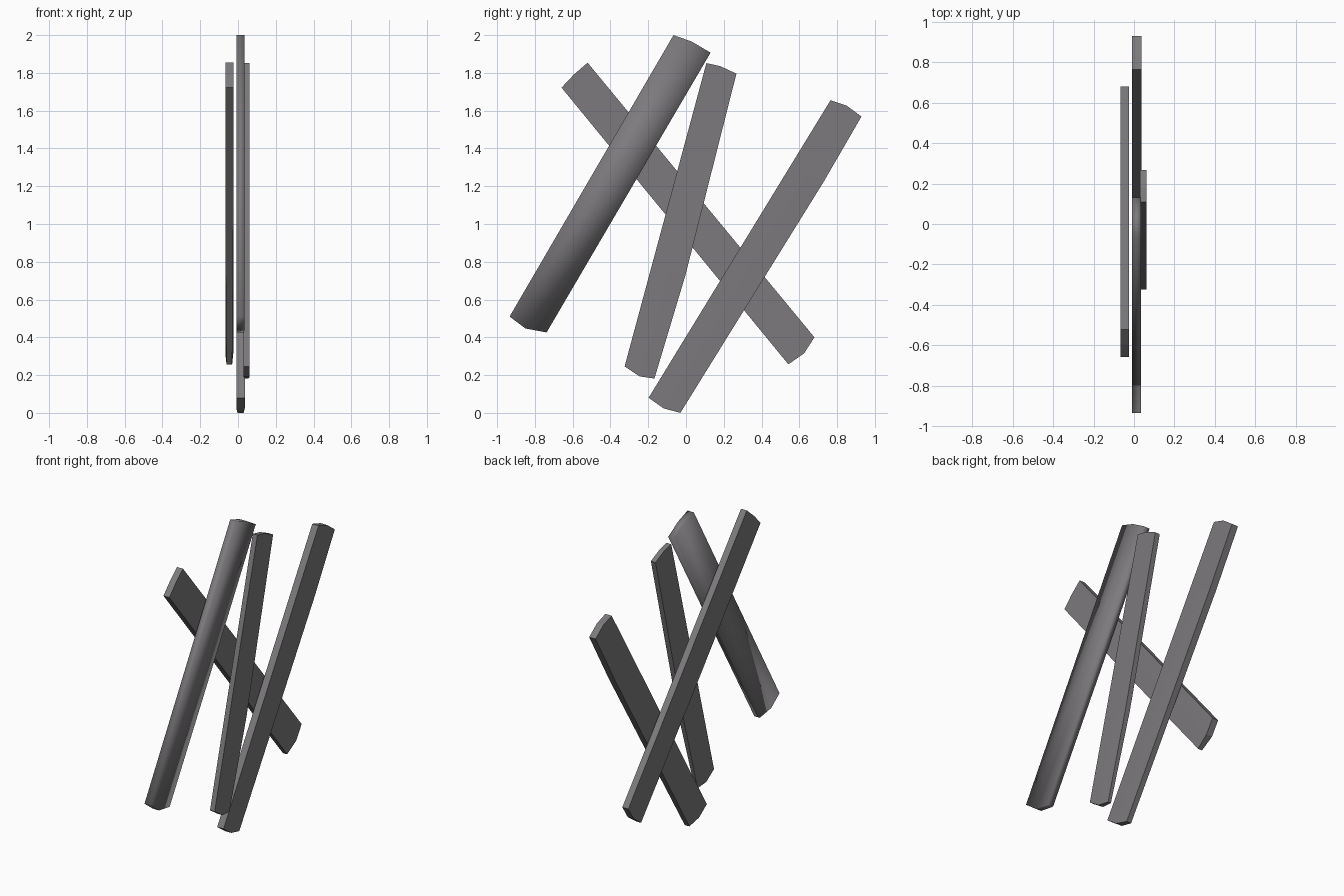
import bpy

if "Cube" in bpy.data.objects:
    bpy.data.objects.remove(bpy.data.objects["Cube"])

mat = bpy.data.materials.new("weathered grey wood")
mat.diffuse_color = (0.205, 0.195, 0.205, 1)
mat.use_nodes = True
mat.node_tree.nodes["Principled BSDF"].inputs["Base Color"].default_value = mat.diffuse_color


def plank(name, top, bottom, x_range, bend_at=0.5, bend=0.0, smooth=False, tip=0.006):
    """Loft a slightly warped board between two crooked three-point ends (y, z).
    bend pushes the right-hand edge sideways at fraction bend_at from the top."""
    x0, x1 = x_range
    verts, faces = [], []
    for t in (0.0, bend_at, 1.0):
        row = []
        for i, (a, b) in enumerate(zip(top, bottom)):
            y = a[0] + (b[0] - a[0]) * t
            z = a[1] + (b[1] - a[1]) * t
            if 0 < t < 1:
                y += bend * i / 2
            row.append((y, z))
        low = min(p[1] for p in row)
        for x, pts, s in ((x0, row, 1), (x1, row[::-1], -1)):
            for y, z in pts:
                # the lowest corner of the foot is worn narrower
                worn = tip * s if t == 1.0 and z == low else 0
                verts.append((x + worn, y, z))
    for r in (0, 6):
        for i in range(6):
            j = (i + 1) % 6
            faces.append((r + i, r + j, r + 6 + j, r + 6 + i))
    # end caps
    faces += [(0, 5, 4, 1), (1, 4, 3, 2), (12, 13, 16, 17), (13, 14, 15, 16)]
    me = bpy.data.meshes.new(name)
    me.from_pydata(verts, [], faces)
    me.materials.append(mat)
    ob = bpy.data.objects.new(name, me)
    bpy.context.collection.objects.link(ob)
    # consistent outward normals
    bpy.context.view_layer.objects.active = ob
    ob.select_set(True)
    bpy.ops.object.mode_set(mode='EDIT')
    bpy.ops.mesh.select_all(action='SELECT')
    bpy.ops.mesh.normals_make_consistent(inside=False)
    bpy.ops.object.mode_set(mode='OBJECT')
    ob.select_set(False)
    for p in me.polygons:
        p.use_smooth = smooth
    return ob


# softly shaded board on the left
plank("left_plank",
      [(-0.066, 2.0), (0.03, 1.966), (0.13, 1.907)],
      [(-0.934, 0.51), (-0.85, 0.447), (-0.738, 0.426)],
      (-0.009, 0.035), smooth=True, tip=0.003)

# narrow board in the middle
plank("middle_plank",
      [(0.108, 1.852), (0.18, 1.836), (0.267, 1.796)],
      [(-0.325, 0.246), (-0.246, 0.193), (-0.167, 0.182)],
      (0.029, 0.062), bend_at=0.66, bend=0.017)

# long board on the right
plank("right_plank",
      [(0.765, 1.655), (0.85, 1.627), (0.929, 1.569)],
      [(-0.198, 0.08), (-0.119, 0.024), (-0.03, 0.0)],
      (-0.009, 0.036), bend_at=0.22, bend=0.011)

# crossing board behind
plank("cross_plank",
      [(-0.659, 1.722), (-0.595, 1.79), (-0.521, 1.854)],
      [(0.542, 0.257), (0.625, 0.315), (0.68, 0.4)],
      (-0.067, -0.025))
